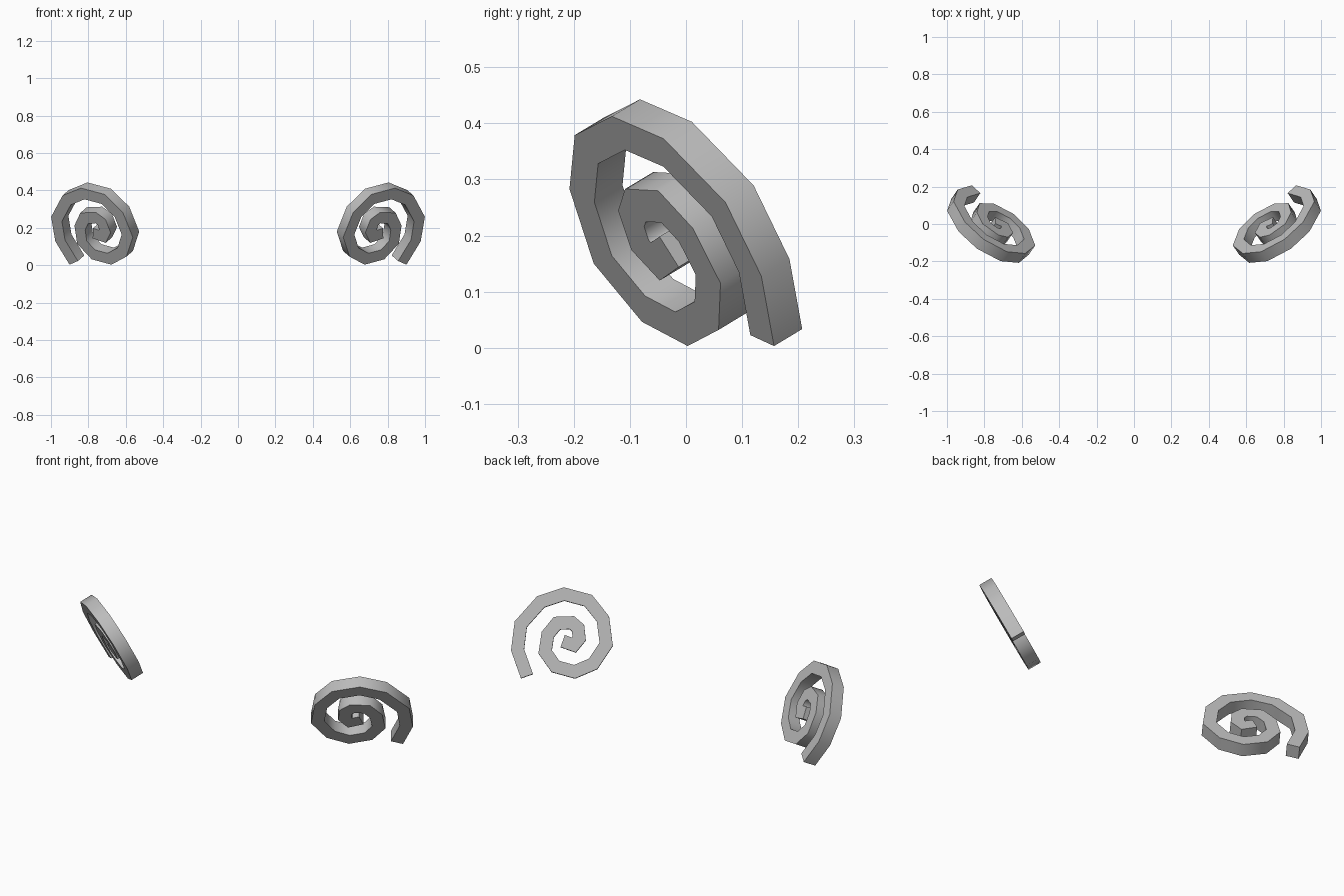
import bpy
import bmesh
import math
from mathutils import Vector

cube = bpy.data.objects.get("Cube")
if cube:
    bpy.data.objects.remove(cube, do_unlink=True)

# Outer edge of the flat spiral, from the outer tip to the centre
UNIT = 1 / 560
OUTLINE = [(152, 0), (180, 78), (170, 160), (107, 231), (32, 256),
           (-47, 235), (-95, 175), (-106, 92), (-63, 27), (0, 0),
           (66, 18), (103, 70), (94, 131), (60, 173), (3, 175),
           (-25, 151), (-30, 107), (-2, 73), (41, 88)]
BAND_WIDTH = 36
THICKNESS = 0.068

# Tilted plane of the left spiral
ORIGIN = Vector((0.677, 0.003, 0.003))
NORMAL = Vector((0.508, -0.738, -0.445)).normalized()
ACROSS = Vector((0, 0, 1)).cross(NORMAL).normalized()
UPWARD = NORMAL.cross(ACROSS).normalized()
if UPWARD.z < 0:
    UPWARD.negate()


def make_material(name, value):
    mat = bpy.data.materials.new(name)
    mat.use_nodes = True
    colour = (value, value, value, 1)
    mat.diffuse_color = colour
    mat.node_tree.nodes["Principled BSDF"].inputs["Base Color"].default_value = colour
    return mat


def inset_path(points, width):
    """Mitred offset of an open path towards its left side."""
    result = []
    for i, point in enumerate(points):
        before = point - points[i - 1] if i > 0 else points[i + 1] - point
        after = points[i + 1] - point if i < len(points) - 1 else before
        before, after = before.normalized(), after.normalized()
        along = (before + after).normalized()
        left = Vector((-along.y, along.x))
        result.append(point + left * width / along.dot(before))
    return result


def build_spiral(name, side, mat):
    outer = [Vector(p) for p in OUTLINE]
    inner = inset_path(outer, BAND_WIDTH)
    bm = bmesh.new()

    def place(point, depth):
        pos = ORIGIN + (ACROSS * point.x + UPWARD * point.y) * UNIT - NORMAL * depth
        return bm.verts.new((pos.x * side, pos.y, pos.z))

    # Square cross-section at each corner of the path
    rings = [(place(a, 0), place(b, 0), place(b, THICKNESS), place(a, THICKNESS))
             for a, b in zip(outer, inner)]
    for ring, following in zip(rings, rings[1:]):
        for k in range(4):
            j = (k + 1) % 4
            bm.faces.new((ring[k], ring[j], following[j], following[k]))
    # End caps
    bm.faces.new(rings[0])
    bm.faces.new(rings[-1])
    bmesh.ops.recalc_face_normals(bm, faces=bm.faces[:])

    mesh = bpy.data.meshes.new(name)
    bm.to_mesh(mesh)
    bm.free()
    mesh.materials.append(mat)
    obj = bpy.data.objects.new(name, mesh)
    bpy.context.collection.objects.link(obj)

    # Soft rim, sharp band edges
    bpy.ops.object.select_all(action="DESELECT")
    obj.select_set(True)
    bpy.context.view_layer.objects.active = obj
    bpy.ops.object.shade_smooth_by_angle(angle=math.radians(50))
    return obj


grey = make_material("plain_grey", 0.5)
build_spiral("left_spiral", 1, grey)
build_spiral("right_spiral", -1, grey)
